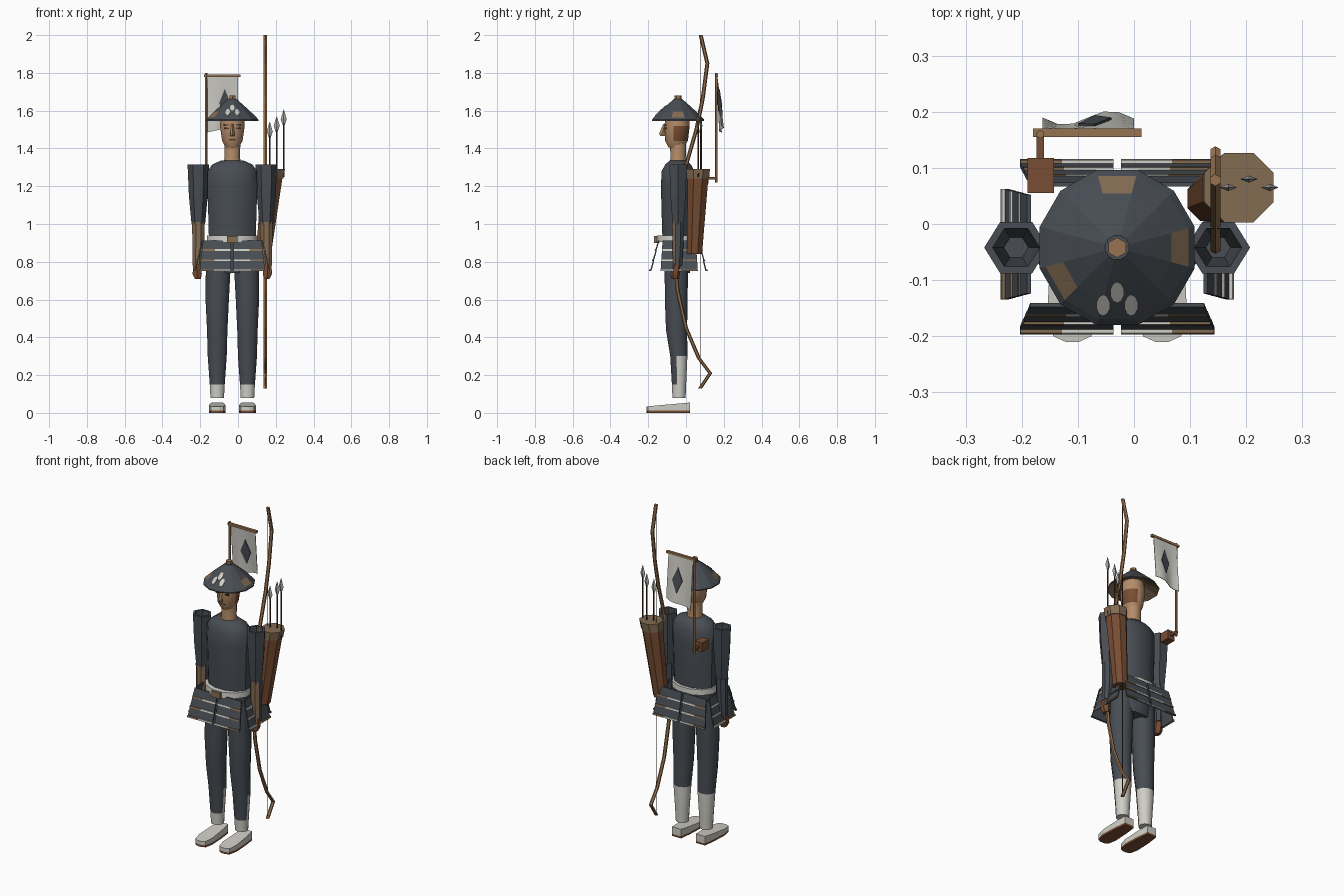
import bpy, bmesh, math
from mathutils import Vector

cube = bpy.data.objects.get("Cube")
if cube:
    bpy.data.objects.remove(cube, do_unlink=True)


def colour(name, *rgb):
    m = bpy.data.materials.new(name)
    m.use_nodes = True
    m.diffuse_color = (*rgb, 1)
    m.node_tree.nodes["Principled BSDF"].inputs["Base Color"].default_value = (*rgb, 1)
    return m


SLATE = colour("slate_cloth", .065, .075, .088)
WHITE = colour("off_white", .62, .61, .56)
SKIN = colour("skin", .46, .26, .14)
LEATHER = colour("brown_leather", .19, .075, .033)
WOOD = colour("bow_wood", .31, .17, .08)
STRAW = colour("straw", .23, .15, .085)
DARK = colour("dark_brown", .07, .04, .025)
STEEL = colour("pale_steel", .4, .4, .38)
CX, CY = -.03, -.042      # body centre


def skin(name, rings, *mats, smooth=False, caps=True):
    """Join rings of points into a closed skin."""
    bm = bmesh.new()
    loops = [[bm.verts.new(p) for p in r] for r in rings]
    n = len(loops[0])
    for a, b in zip(loops, loops[1:]):
        for i in range(n):
            j = (i + 1) % n
            bm.faces.new((a[i], a[j], b[j], b[i]))
    if caps:
        bm.faces.new(loops[0][::-1])
        bm.faces.new(loops[-1])
    bmesh.ops.recalc_face_normals(bm, faces=bm.faces)
    me = bpy.data.meshes.new(name)
    bm.to_mesh(me)
    bm.free()
    for m in mats:
        me.materials.append(m)
    ob = bpy.data.objects.new(name, me)
    bpy.context.scene.collection.objects.link(ob)
    if smooth:
        bpy.ops.object.select_all(action='DESELECT')
        ob.select_set(True)
        bpy.context.view_layer.objects.active = ob
        bpy.ops.object.shade_smooth_by_angle(angle=math.radians(40))
    return ob


def ring(x, y, z, rx, ry=None, n=12, phase=.5):
    ry = ry or rx
    ang = [(i + phase) * math.tau / n for i in range(n)]
    return [Vector((x + rx * math.cos(a), y + ry * math.sin(a), z)) for a in ang]


def paint(ob, slot, rule):
    for p in ob.data.polygons:
        if rule(p.center, p.normal):
            p.material_index = slot


def box(name, x0, x1, y0, y1, z0, z1, mat):
    rect = [(x0, y0), (x1, y0), (x1, y1), (x0, y1)]
    return skin(name, [[(x, y, z) for x, y in rect] for z in (z0, z1)], mat)


def rod(name, path, r, mat, n=6):
    return skin(name, [ring(*p, r, n=n) for p in path], mat)


def body(name, rows, *mats, n=12, x=CX, y=CY):
    """Rows of height, x offset, y offset, x radius, y radius."""
    return skin(name, [ring(x + dx, y + dy, z, rx, ry, n) for z, dx, dy, rx, ry in rows],
                *mats, smooth=True)


# Torso, hips and neck
body("torso", [(.9, 0, 0, .128, .085), (1.05, 0, 0, .132, .09), (1.2, 0, 0, .137, .094),
               (1.28, 0, 0, .135, .09), (1.315, 0, 0, .11, .07), (1.337, 0, 0, .06, .045)], SLATE)
body("hips", [(.74, 0, 0, .11, .065), (.91, 0, 0, .128, .085)], SLATE)
body("neck", [(1.32, 0, 0, .05, .045), (1.35, 0, 0, .042, .042), (1.43, 0, 0, .044, .044)], SKIN)
body("belt", [(.905, 0, -.005, .14, .112), (.938, 0, -.005, .138, .11)], WHITE)
box("belt_knot", CX - .028, CX + .028, -.17, -.14, .9, .937, STRAW)

# Head with a dark patch behind its left side
head = body("head", [(1.405, 0, -.012, .036, .04), (1.44, 0, -.008, .056, .062),
                     (1.52, 0, -.005, .068, .069), (1.6, 0, -.005, .06, .062)], SKIN, LEATHER)
paint(head, 1, lambda c, n: 1.44 < c.z < 1.52 and n.x > .2 and n.y > -.35)
skin("nose", [ring(CX, -.118, 1.465, .012, .018, 4, 0), ring(CX, -.126, 1.48, .011, .016, 4, 0),
              ring(CX, -.112, 1.53, .006, .008, 4, 0)], SKIN)
box("mouth", CX - .018, CX + .018, -.111, -.104, 1.443, 1.449, DARK)
for s, side in ((-1, "right"), (1, "left")):
    x = CX + s * .03
    box(side + "_eye", x - .012, x + .012, -.112, -.104, 1.502, 1.511, DARK)
    box(side + "_brow", x - .016, x + .016, -.113, -.104, 1.522, 1.527, DARK)

# Conical hat
PROFILE = [(.143, 1.552), (.132, 1.565), (.1, 1.595), (.06, 1.63), (.022, 1.662)]
hat = skin("hat", [ring(CX, CY, 1.585, .07, n=12)] +
           [ring(CX, CY, z, r, n=12) for r, z in [(.143, 1.546)] + PROFILE], SLATE, STRAW)


def worn(c, n):
    a = math.degrees(math.atan2(c.y - CY, c.x - CX))
    return 1.568 < c.z < 1.592 and any(abs(a - t) < 8 for t in (90, 0, -150))


paint(hat, 1, lambda c, n: n.z < -.2 or worn(c, n))
rod("hat_knob", [(CX, CY, 1.655), (CX, CY, 1.68)], .018, WOOD)


def hat_height(p):
    r = math.hypot(p.x - CX, p.y - CY)
    return 1.595 + (.1 - r) * .88


for i, (dx, dy) in enumerate([(-.025, -.103), (0, -.08), (.025, -.103)]):
    pts = ring(CX + dx, CY + dy, 0, .0125, .019, 10)
    skin(f"hat_petal_{i}", [[(p.x, p.y, hat_height(p) + d) for p in pts] for d in (-.004, .003)], WHITE)

# Limbs
OUTLINE = [(.03, .02), (.039, -.05), (.044, -.15), (.034, -.2), (.012, -.21)]
for s, side in ((-1, "right"), (1, "left")):
    x = CX + s * .18
    tube = [(1.0, .036, -.003), (1.15, .05, 0), (1.315, .057, 0)]
    outer = [ring(x, CY, z, r, r * .93, 6, 0) for z, r, d in tube]
    inner = [ring(x, CY, z, r - .015, (r - .015) * .93, 6, 0) for z, r, d in tube[::-1]]
    skin(side + "_sleeve", outer + inner + outer[:1], SLATE, caps=False)
    arm = body(side + "_forearm", [(.78, s * .006, -.003, .026, .026), (.9, 0, 0, .034, .032),
                                   (1.01, 0, 0, .036, .034)], SLATE, STRAW, n=8, x=x)
    paint(arm, 1, lambda c, n: n.y < -.5)
    body(side + "_hand", [(.71, s * .002, -.015, .018, .02), (.735, s * .006, -.015, .028, .025),
                          (.79, s * .006, -.006, .024, .024)], LEATHER, n=6, x=x)
    x = CX + s * .08
    leg = body(side + "_leg", [(.08, 0, .005, .037, .036), (.15, 0, .005, .041, .039),
                               (.3, 0, .004, .052, .047), (.44, 0, -.008, .056, .058),
                               (.6, 0, -.01, .064, .062), (.86, -s * .008, -.008, .07, .066)],
               SLATE, WHITE, x=x)
    paint(leg, 1, lambda c, n: c.z < .15 or (c.z < .3 and n.y > -.1))
    foot = [(x + w, y) for w, y in OUTLINE] + [(x - w, y) for w, y in OUTLINE[::-1]]
    skin(side + "_sole", [[(u, y, z) for u, y in foot] for z in (0, .012)], LEATHER)
    skin(side + "_shoe", [[(u, y, .012) for u, y in foot],
                          [(u, y, .053 + y * .09) for u, y in foot]], WHITE)


# Flared skirt panels of three overlapping plates
def panel(name, centre, outward, inner, outer, near, far):
    out = Vector(outward)
    across = Vector((-out.y, out.x, 0))

    def slab(label, a, b, t0, t1, lift, mat):
        rings = []
        for t in (t0, t1):
            d = near + (far - near) * t + lift
            grow = 1 + .12 * t
            z = .912 - .162 * t
            rings.append([Vector(centre) + across * u + out * v + Vector((0, 0, z))
                          for u, v in ((a * grow, d), (b * grow, d), (b * grow, d + .007), (a * grow, d + .007))])
        skin(label, rings, mat)

    for i in range(3):
        t, e = i / 3, (i + 1) / 3
        mid = inner + (outer - inner) * .55
        slab(f"{name}_plate_{i}", inner, outer, t, e, .004 * (2 - i) * .5, SLATE)
        slab(f"{name}_white_lacing_{i}", inner, mid, e - .055, e, .006, WHITE)
        slab(f"{name}_tan_lacing_{i}", mid, outer, e - .055, e, .006, STRAW)


for s, side in ((-1, "right"), (1, "left")):
    panel(side + "_front_skirt", (CX, CY, 0), (0, -1, 0), s * .006, s * .155, .095, .142)
    panel(side + "_back_skirt", (CX, CY, 0), (0, 1, 0), -s * .006, -s * .155, .105, .145)
    panel(side + "_side_skirt", (CX, -.036, 0), (s, 0, 0), -.088, .088, .15, .195)

# Bow and string
BX = .145
rod("bow", [(BX, y, z) for y, z in [(.075, .13), (.128, .21), (.068, .29), (.0, .45), (-.045, .65),
                                    (-.055, .78), (-.04, 1.05), (.0, 1.31), (.055, 1.5), (.088, 1.66),
                                    (.113, 1.85), (.078, 2.0)]], .0105, WOOD)
rod("bow_string", [(BX, .075, .13), (BX, .076, 2.0)], .002, DARK, 4)

# Quiver and arrows
skin("quiver", [ring(.135, .045, .84, .043, n=8), ring(.18, .063, 1.245, .06, n=8)], LEATHER)
skin("quiver_rim", [ring(.18, .063, 1.24, .064, n=8), ring(.187, .065, 1.29, .067, n=8)], STRAW)
for i, (x, top) in enumerate([(.168, 1.54), (.205, 1.57), (.242, 1.605)]):
    y = .065 + (.015 if i == 1 else 0)
    rod(f"arrow_shaft_{i}", [(x, y, 1.25), (x, y, top - .06)], .004, DARK, 5)
    skin(f"arrow_head_{i}", [ring(x, y, top - z, r, .4 * r, 4, 0)
                             for z, r in ((.085, .004), (.05, .016), (0, .001))], STEEL)

# Banner with its pole and bracket
rod("banner_pole", [(-.167, .16, 1.22), (-.167, .16, 1.8)], .0075, WOOD)
box("banner_crossbar", -.18, .013, .155, .17, 1.778, 1.792, WOOD)
box("banner_bracket", -.19, -.143, .055, .118, 1.215, 1.27, LEATHER)
box("bracket_peg", -.174, -.16, .11, .165, 1.235, 1.25, LEATHER)


def billow(x, z):
    t = (1.785 - z) / .3
    return .163 + t * (.025 - .014 * math.sin(x * 38))


rows = []
for k in range(7):
    z0 = 1.785 - .05 * k
    cols = [(-.163 + .0272 * i, z0 + .006 * k * (i / 6)) for i in range(7)]
    rows.append([(x, billow(x, z), z) for x, z in cols] +
                [(x, billow(x, z) + .003, z) for x, z in cols[::-1]])
skin("banner", rows, WHITE, smooth=True)
for name, d in (("front", -.005), ("back", .004)):
    marks = [(CX - .04 + a, 1.64 + b) for a, b in ((0, .075), (.03, 0), (0, -.075), (-.03, 0))]
    skin(name + "_banner_diamond", [[(x, billow(x, z) + d + e, z) for x, z in marks]
                                    for e in (0, .004)], SLATE)
